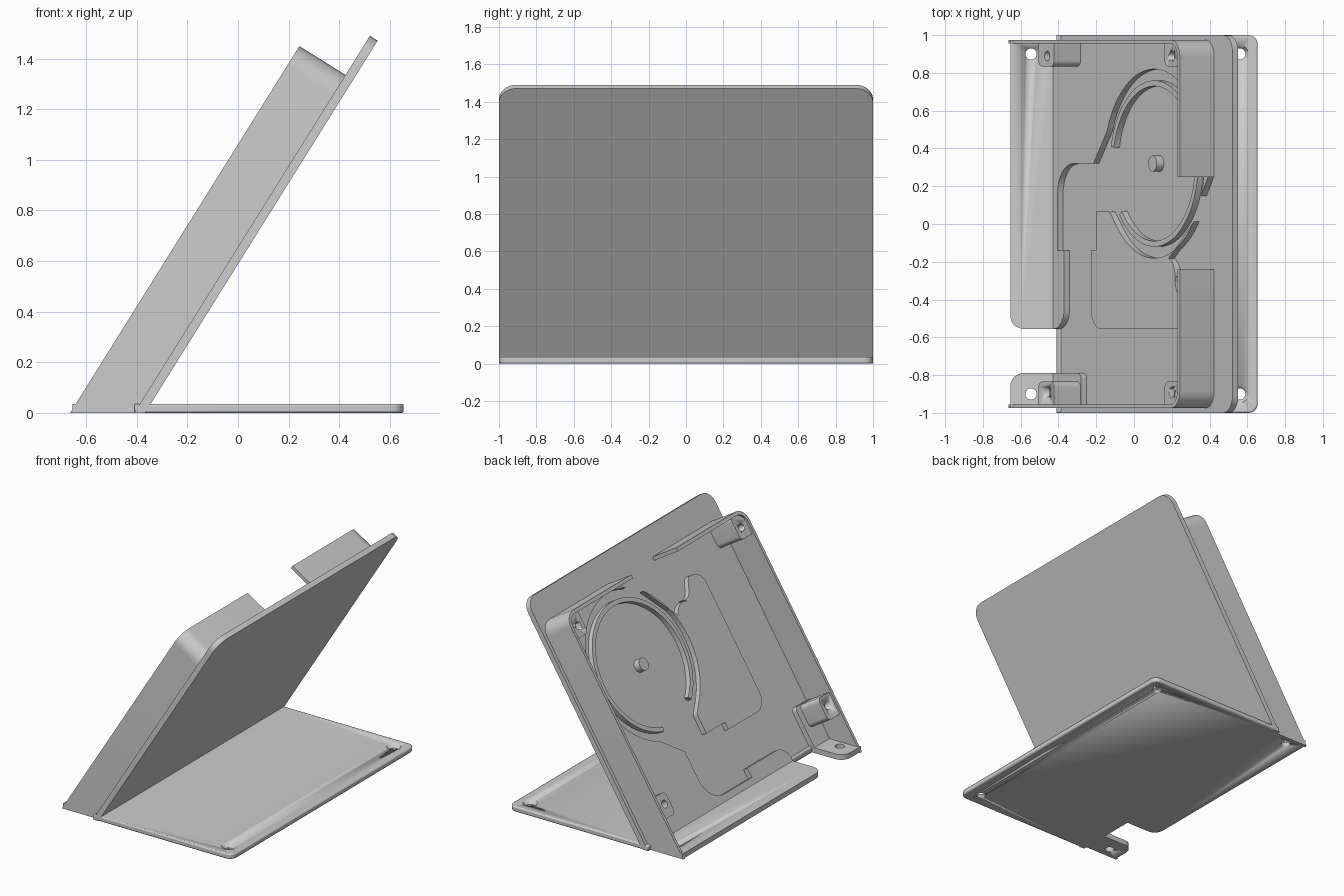
import bpy, bmesh, math
from mathutils import Matrix, Vector

if "Cube" in bpy.data.objects:
    bpy.data.objects.remove(bpy.data.objects["Cube"])

C, S = 0.53, 0.848                      # slope of the leaning panel
# leaning frame: local x runs up the slope, local z points out of the back
LEAN = Matrix(((C, 0, -S, -0.41), (0, 1, 0, 0), (S, 0, C, 0), (0, 0, 0, 1)))
FLAT = Matrix.Identity(4)
grey = bpy.data.materials.new("grey plastic")
grey.diffuse_color = (0.604, 0.604, 0.604, 1)
grey.use_nodes = True
grey.node_tree.nodes["Principled BSDF"].inputs["Base Color"].default_value = grey.diffuse_color


def finish(name, bm):
    bmesh.ops.recalc_face_normals(bm, faces=bm.faces)
    me = bpy.data.meshes.new(name)
    bm.to_mesh(me)
    bm.free()
    ob = bpy.data.objects.new(name, me)
    bpy.context.collection.objects.link(ob)
    me.materials.append(grey)
    bpy.context.view_layer.objects.active = ob
    ob.select_set(True)
    bpy.ops.object.shade_smooth_by_angle(angle=math.radians(30))
    ob.select_set(False)
    return ob


def rounded(pts, n=8):
    """Polygon from (x, y[, radius]) points with rounded corners."""
    out = []
    for i, p in enumerate(pts):
        c = Vector(p[:2])
        if len(p) < 3:
            out.append(c)
            continue
        a = (Vector(pts[i - 1][:2]) - c).normalized()
        b = (Vector(pts[(i + 1) % len(pts)][:2]) - c).normalized()
        half = a.angle(b) / 2
        t = p[2] / math.tan(half)
        mid = c + (a + b).normalized() * (p[2] / math.sin(half))
        v0, v1 = c + a * t - mid, c + b * t - mid
        a0 = math.atan2(v0.y, v0.x)
        turn = math.atan2(v0.x * v1.y - v0.y * v1.x, v0.dot(v1))
        for k in range(n + 1):
            g = a0 + turn * k / n
            out.append(mid + Vector((math.cos(g), math.sin(g))) * p[2])
    return out


def arc(cx, cy, r, a0, a1, n=40):
    return [(cx + r * math.cos(math.radians(a0 + (a1 - a0) * k / n)),
             cy + r * math.sin(math.radians(a0 + (a1 - a0) * k / n))) for k in range(n + 1)]


def prism(name, outline, lo, hi, frame=FLAT):
    """Extrude an outline between two heights, trimmed to stand on the ground."""
    bm = bmesh.new()
    face = bm.faces.new([bm.verts.new((p[0], p[1], lo)) for p in outline])
    ext = bmesh.ops.extrude_face_region(bm, geom=[face])
    bmesh.ops.translate(bm, vec=(0, 0, hi - lo),
                        verts=[v for v in ext["geom"] if isinstance(v, bmesh.types.BMVert)])
    bmesh.ops.transform(bm, matrix=frame, verts=bm.verts)
    if frame is LEAN:
        cut = bmesh.ops.bisect_plane(bm, geom=bm.verts[:] + bm.edges[:] + bm.faces[:],
                                     plane_co=(0, 0, 0), plane_no=(0, 0, 1), clear_inner=True)
        edges = [e for e in cut["geom_cut"] if isinstance(e, bmesh.types.BMEdge)]
        if edges:
            bmesh.ops.holes_fill(bm, edges=edges, sides=0)
    return finish(name, bm)


def drill(ob, x, y, lo, hi, r1, r2, frame=FLAT):
    """Cut a round or conical hole."""
    bm = bmesh.new()
    bmesh.ops.create_cone(bm, cap_ends=True, segments=32, radius1=r1, radius2=r2, depth=hi - lo,
                          matrix=frame @ Matrix.Translation((x, y, (lo + hi) / 2)))
    cutter = finish("hole_cutter", bm)
    cutter.hide_render = True
    cutter.hide_set(True)
    mod = ob.modifiers.new("hole", "BOOLEAN")
    mod.operation, mod.object, mod.solver = "DIFFERENCE", cutter, "EXACT"


# base plate with countersunk screw holes
base = prism("base_plate", rounded([(-0.41, -1), (0.655, -1, 0.05), (0.655, 1, 0.05), (-0.41, 1)]), 0, 0.036)
bev = base.modifiers.new("edge", "BEVEL")
bev.width, bev.segments, bev.angle_limit = 0.008, 2, math.radians(60)
for y in (-0.9, 0.9):
    drill(base, 0.56, y, -0.1, 0.1, 0.03, 0.03)
    drill(base, 0.56, y, 0.012, 0.045, 0.03, 0.052)

# leaning front panel
prism("leaning_panel", rounded([(-0.1, -1), (1.757, -1, 0.09), (1.757, 1, 0.09), (-0.1, 1)]), -0.036, 0, LEAN)

# tray walls: one hooked wall per side, leaving a gap in the middle of the top
for s, gap in ((1, 0.25), (-1, 0.24)):
    side = "left" if s > 0 else "right"
    hook = rounded([(-0.3, 0.975), (1.575, 0.975, 0.09), (1.575, gap), (1.55, gap),
                    (1.55, 0.955, 0.07), (-0.3, 0.955)])
    prism(side + "_tray_wall", [(p[0], s * p[1]) for p in hook], 0, 0.215, LEAN)
    # corner screw posts
    for end, u0, u1, hole in (("lower", 0.14, 0.295, 0.226), ("upper", 1.4, 1.56, 1.47)):
        post = rounded([(u0, 0.965), (u0, 0.835, 0.03), (u1, 0.835, 0.03),
                        (u1, 0.965, 0.06) if end == "upper" else (u1, 0.965)])
        ob = prism(f"{side}_{end}_post", [(p[0], s * p[1]) for p in post], 0, 0.2, LEAN)
        drill(ob, hole, s * 0.89, 0.08, 0.3, 0.026, 0.026, LEAN)

# tray floor pieces around the cable channel
T = 0.035
U, Y = 1.03, 0.32                       # centre of the coil
outer = arc(U, Y, 0.5, -20, 160)
prism("main_floor", outer + rounded([
    (0.42, 0.32, 0.1), (0.065, 0.32, 0.16), (0.065, -0.14), (0.13, -0.14), (0.13, -0.555, 0.1),
    (-0.3, -0.555), (-0.3, 0.965), (1.57, 0.965, 0.085), (1.57, 0.25)]), 0, T, LEAN)
prism("channel_island", arc(U, Y, 0.5, 222, 322) + rounded([
    (1.27, -0.22, 0.1), (1.22, -0.34, 0.08), (1.36, -0.42, 0.05), (1.34, -0.555, 0.09),
    (0.4, -0.555, 0.1), (0.4, -0.14), (0.45, -0.14), (0.45, 0.065), (0.58, 0.065, 0.05)]), 0, T, LEAN)
prism("corner_floor", rounded([(-0.3, -0.965), (0.3, -0.965), (0.3, -0.79, 0.03), (-0.3, -0.79)]), 0, T, LEAN)
prism("coil_ring", arc(U, Y, 0.44, -142, 168, 64) + arc(U, Y, 0.41, 168, -142, 64), 0, T, LEAN)
prism("centre_peg", arc(U, Y, 0.042, 0, 348.75, 31), 0, 0.045, LEAN)

# foot flange in two pieces with screw holes
for name, pts, y in (
        ("long_foot", [(-0.42, -0.555), (-0.42, 0.975), (-0.655, 0.975), (-0.655, -0.555, 0.07)], 0.9),
        ("short_foot", [(-0.42, -0.975), (-0.42, -0.79), (-0.655, -0.79, 0.07), (-0.655, -0.975)], -0.9)):
    foot = prism(name, rounded(pts), 0, 0.036)
    drill(foot, -0.545, y, -0.1, 0.1, 0.03, 0.03)
